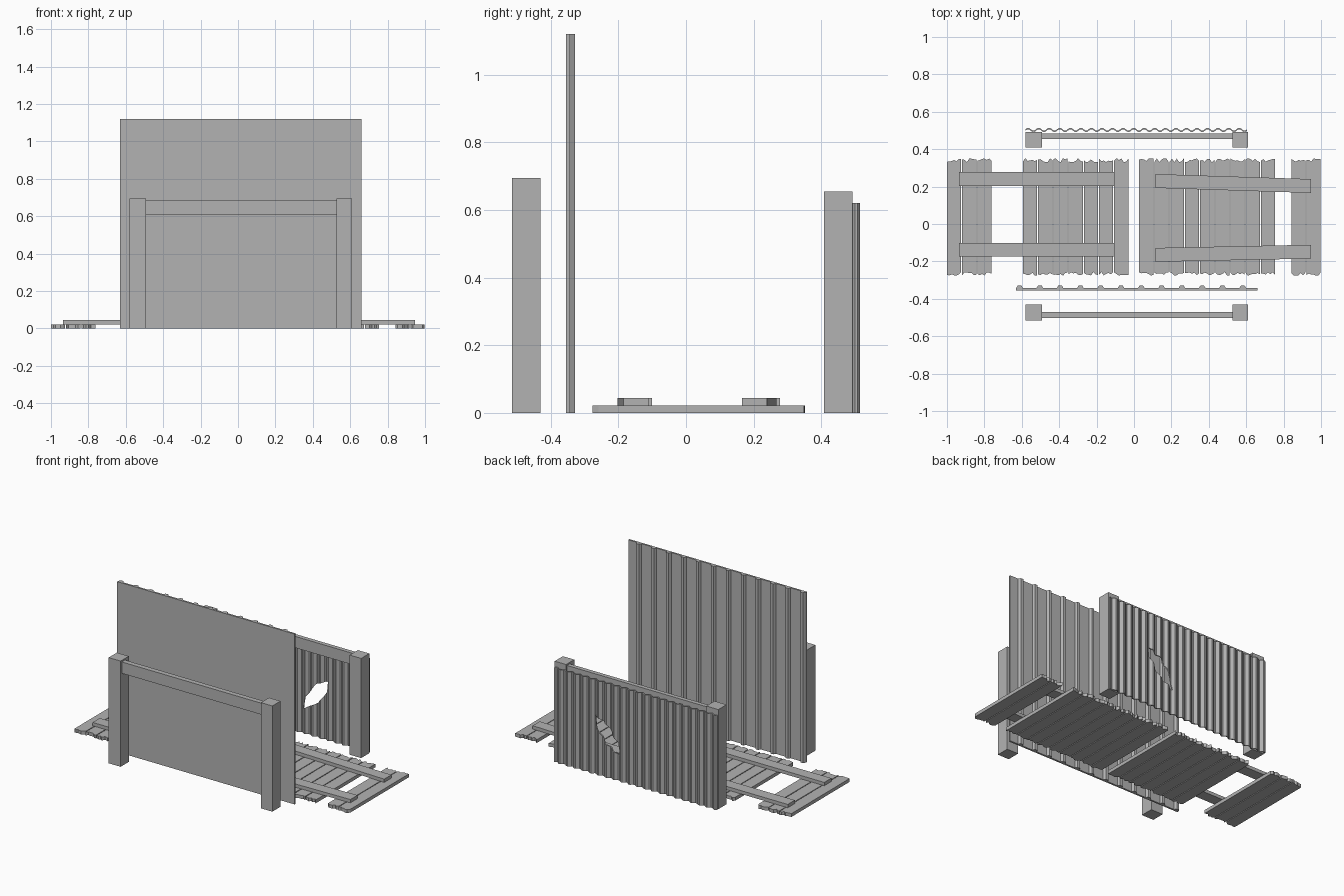
import bpy, bmesh, math, random
from mathutils import Matrix

random.seed(4)
if "Cube" in bpy.data.objects:
    bpy.data.objects.remove(bpy.data.objects["Cube"], do_unlink=True)

grey = bpy.data.materials.new("plain grey")
grey.use_nodes = True
grey.diffuse_color = (0.45, 0.45, 0.45, 1)
grey.node_tree.nodes["Principled BSDF"].inputs["Base Color"].default_value = (0.45, 0.45, 0.45, 1)


def make(name, bm):
    bmesh.ops.recalc_face_normals(bm, faces=bm.faces[:])
    mesh = bpy.data.meshes.new(name)
    bm.to_mesh(mesh)
    bm.free()
    mesh.materials.append(grey)
    obj = bpy.data.objects.new(name, mesh)
    bpy.context.scene.collection.objects.link(obj)
    return obj


def extrude(name, outline, z0, z1):
    """Closed xy outline extruded upward."""
    bm = bmesh.new()
    face = bm.faces.new([bm.verts.new((x, y, z0)) for x, y in outline])
    out = bmesh.ops.extrude_face_region(bm, geom=[face])
    for v in out["geom"]:
        if isinstance(v, bmesh.types.BMVert):
            v.co.z = z1
    return make(name, bm)


def box(name, x0, x1, y0, y1, z0, z1):
    return extrude(name, [(x0, y0), (x1, y0), (x1, y1), (x0, y1)], z0, z1)


# Post-and-rail frames, front and back
def frame(name, y0, y1, rail_y0, rail_y1, height):
    box(name + "_post_right", -0.58, -0.493, y0, y1, 0, height)
    box(name + "_post_left", 0.527, 0.61, y0, y1, 0, height)
    box(name + "_rail", -0.493, 0.527, rail_y0, rail_y1, height - 0.085, height - 0.01)


frame("front", -0.515, -0.43, -0.503, -0.47, 0.695)
frame("back", 0.408, 0.493, 0.455, 0.483, 0.655)

# Tall sheet: flat in front, raised ribs behind
left, right, front, back, rib = -0.63, 0.66, -0.355, -0.343, -0.328
outline = [(right, front), (left, front), (left, back)]
for i in range(12):
    c = -0.612 + i * 0.1085
    outline += [(c - 0.018, back), (c - 0.009, rib), (c + 0.009, rib), (c + 0.018, back)]
outline[2] = (left, back - 0.0001)
outline.append((right, back))
extrude("ribbed_sheet", outline, 0, 1.12)

# Corrugated sheet with a torn hole
waves, steps = 21, 6
count = waves * steps
spine = []
for i in range(count + 1):
    spine.append((-0.58 + 1.185 * i / count, 0.503 + 0.008 * math.sin(2 * math.pi * i / steps)))
outline = [(x, y - 0.004) for x, y in spine] + [(x, y + 0.004) for x, y in reversed(spine)]
sheet = extrude("corrugated_sheet", outline, 0, 0.62)

tear = [(0.128, 0.163), (0.23, 0.223), (0.303, 0.322), (0.31, 0.39), (0.216, 0.345), (0.143, 0.246)]
cutter = extrude("tear_cutter", tear, -0.6, -0.4)
cutter.data.transform(Matrix.Rotation(math.pi / 2, 4, "X"))
cutter.hide_render = True
mod = sheet.modifiers.new("tear", "BOOLEAN")
mod.operation = "DIFFERENCE"
mod.solver = "EXACT"
mod.object = cutter
bpy.context.view_layer.update()
cut = bpy.data.meshes.new_from_object(sheet.evaluated_get(bpy.context.evaluated_depsgraph_get()))
sheet.modifiers.clear()
sheet.data = cut
bpy.data.objects.remove(cutter, do_unlink=True)


# Pallets lying on the ground: slats with splintered ends
def slat(name, x):
    width, teeth = 0.076, 6
    xs = [x + width * i / teeth for i in range(teeth + 1)]
    low = [(px, -0.265 + random.uniform(-0.012, 0.008)) for px in xs]
    high = [(px, 0.342 + random.uniform(-0.012, 0.010)) for px in reversed(xs)]
    extrude(name, low + high, 0, 0.022)


def pallet(name, x0, missing):
    for i in range(12):
        if i not in missing:
            slat(f"{name}_slat_{i + 1}", x0 + i * 0.0813)


def runner(name, x0, x1, y0, y1):
    """Runner going from centre y0 to centre y1."""
    h = 0.037
    extrude(name, [(x0, y0 - h), (x1, y1 - h), (x1, y1 + h), (x0, y0 + h)], 0.022, 0.044)


pallet("right_pallet", -1.0, (3, 4))
runner("right_pallet_runner_back", -0.935, -0.105, 0.241, 0.241)
runner("right_pallet_runner_front", -0.935, -0.105, -0.138, -0.138)
pallet("left_pallet", 0.028, (9,))
runner("left_pallet_runner_back", 0.115, 0.947, 0.23, 0.203)
runner("left_pallet_runner_front", 0.115, 0.947, -0.165, -0.148)
